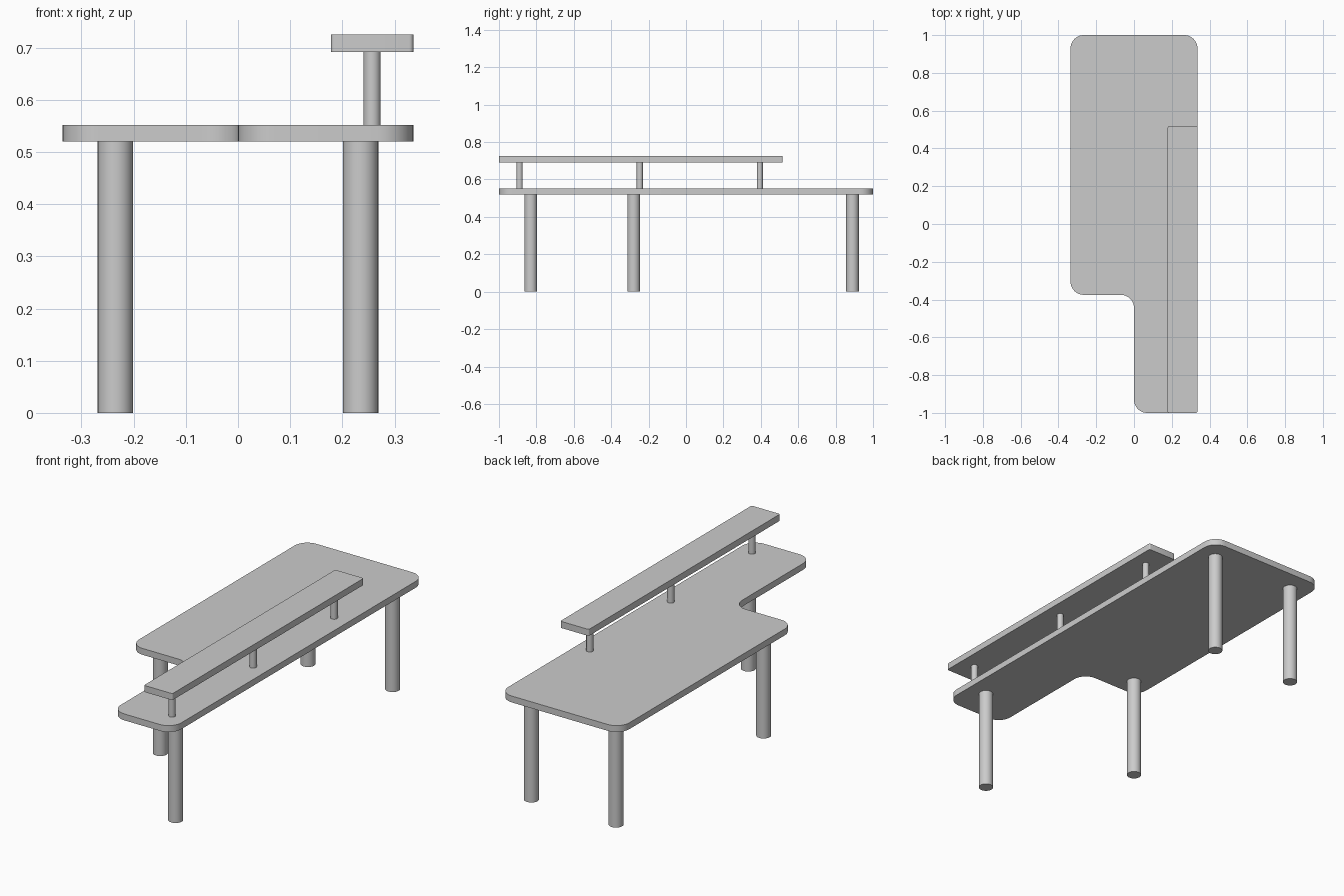
import bpy
import bmesh
from math import radians
from mathutils import Vector

cube = bpy.data.objects.get("Cube")
if cube:
    bpy.data.objects.remove(cube)

GREY = (0.6, 0.6, 0.6, 1)
grey = bpy.data.materials.new("light grey")
grey.use_nodes = True
grey.diffuse_color = GREY
grey.node_tree.nodes["Principled BSDF"].inputs["Base Color"].default_value = GREY


def finish(obj, name):
    obj.name = name
    obj.data.materials.append(grey)
    bpy.ops.object.select_all(action='DESELECT')
    obj.select_set(True)
    bpy.context.view_layer.objects.active = obj
    bpy.ops.object.shade_smooth_by_angle(angle=radians(30))


def board(name, outline, bottom, top, radius, segments):
    """Extruded outline with every upright corner rounded."""
    bm = bmesh.new()
    face = bm.faces.new([bm.verts.new((x, y, bottom)) for x, y in outline])
    ext = bmesh.ops.extrude_face_region(bm, geom=[face], use_keep_orig=True)
    moved = [v for v in ext["geom"] if isinstance(v, bmesh.types.BMVert)]
    bmesh.ops.translate(bm, verts=moved, vec=Vector((0, 0, top - bottom)))
    upright = [e for e in bm.edges
               if abs(e.verts[0].co.z - e.verts[1].co.z) > 0.001]
    bmesh.ops.bevel(bm, geom=upright, offset=radius, segments=segments,
                    profile=0.5, affect='EDGES')
    bmesh.ops.recalc_face_normals(bm, faces=bm.faces)
    mesh = bpy.data.meshes.new(name)
    bm.to_mesh(mesh)
    bm.free()
    obj = bpy.data.objects.new(name, mesh)
    bpy.context.collection.objects.link(obj)
    finish(obj, name)


def column(name, x, y, bottom, top, radius):
    bpy.ops.mesh.primitive_cylinder_add(
        vertices=32, radius=radius, depth=top - bottom,
        location=(x, y, (bottom + top) / 2))
    finish(bpy.context.object, name)


SIDE = 0.336
DESK_LOW, DESK_TOP = 0.52, 0.552
SHELF_LOW, SHELF_TOP = 0.692, 0.725

# L-shaped desk top with a rounded notch at the front right
board("desk_top",
      [(0, -1), (SIDE, -1), (SIDE, 1), (-SIDE, 1), (-SIDE, -0.375), (0, -0.375)],
      DESK_LOW, DESK_TOP, 0.07, 10)

# Narrow raised shelf along the left edge
board("raised_shelf",
      [(0.178, -1), (SIDE, -1), (SIDE, 0.517), (0.178, 0.517)],
      SHELF_LOW, SHELF_TOP, 0.008, 4)

# Legs under the desk
for name, x, y in (("front_left_leg", 0.235, -0.83),
                   ("front_right_leg", -0.235, -0.28),
                   ("back_left_leg", 0.235, 0.89),
                   ("back_right_leg", -0.235, 0.89)):
    column(name, x, y, 0, DESK_LOW, 0.034)

# Posts carrying the shelf
for name, y in (("front", -0.89), ("middle", -0.247), ("back", 0.395)):
    column(name + "_shelf_post", 0.257, y, DESK_TOP, SHELF_LOW, 0.0165)
